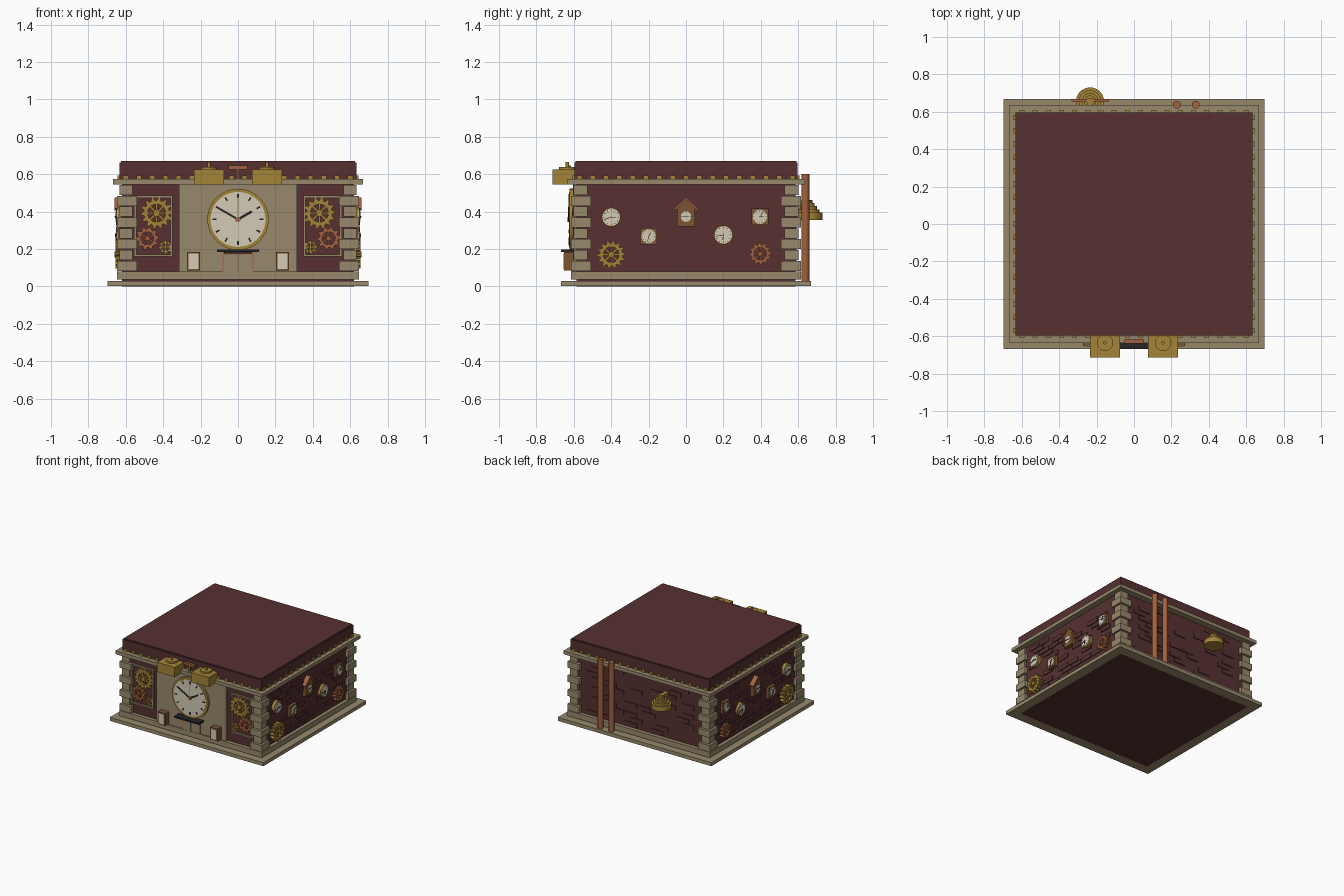
import bpy
import bmesh
import random
from math import sin, cos, pi
from mathutils import Matrix, Vector

cube = bpy.data.objects.get("Cube")
if cube:
    bpy.data.objects.remove(cube)
random.seed(4)


def material(name, *rgb):
    m = bpy.data.materials.new(name)
    m.use_nodes = True
    m.diffuse_color = (*rgb, 1)
    m.node_tree.nodes["Principled BSDF"].inputs["Base Color"].default_value = (*rgb, 1)
    return m


BRICK = material("dark red brick", .095, .03, .031)
STONE = material("tan stone", .31, .25, .15)
GOLD = material("brass", .37, .23, .04)
COPPER = material("copper", .37, .12, .05)
CREAM = material("cream dial", .66, .6, .47)
IRON = material("black iron", .02, .018, .018)
WOOD = material("brown wood", .2, .09, .03)

# Each frame gives the directions of across, up and outward for one side
X, Y, Z = Vector((1, 0, 0)), Vector((0, 1, 0)), Vector((0, 0, 1))
FRONT, BACK, RIGHT, LEFT, TOP = (X, Z, -Y), (-X, Z, Y), (Y, Z, X), (-Y, Z, -X), (X, Y, Z)


def rect(u, v, w, h):
    return [(u - w / 2, v - h / 2), (u + w / 2, v - h / 2),
            (u + w / 2, v + h / 2), (u - w / 2, v + h / 2)]


def circle(u, v, r, n=32):
    return [(u + r * cos(2 * pi * i / n), v + r * sin(2 * pi * i / n)) for i in range(n)]


def ray(u, v, r0, r1, w, turn):
    """Bar pointing away from a centre; turn is clockwise from twelve, 0 to 1."""
    a = pi / 2 - 2 * pi * turn
    c, s = cos(a), sin(a)
    return [(u + r * c - k * s, v + r * s + k * c)
            for r, k in ((r0, -w / 2), (r1, -w / 2), (r1, w / 2), (r0, w / 2))]


def part(name, frame, mat, outlines, near, far, smooth=False):
    """Extrude one or more flat outlines from near to far along the frame's outward axis."""
    bm = bmesh.new()
    a, b, n = frame
    for outline in outlines:
        lo = [bm.verts.new(a * u + b * v + n * near) for u, v in outline]
        hi = [bm.verts.new(a * u + b * v + n * far) for u, v in outline]
        bm.faces.new(lo[::-1])
        bm.faces.new(hi)
        for i in range(len(lo)):
            j = (i + 1) % len(lo)
            bm.faces.new((lo[i], lo[j], hi[j], hi[i]))
    bmesh.ops.recalc_face_normals(bm, faces=bm.faces[:])
    mesh = bpy.data.meshes.new(name)
    bm.to_mesh(mesh)
    bm.free()
    mesh.materials.append(mat)
    ob = bpy.data.objects.new(name, mesh)
    bpy.context.collection.objects.link(ob)
    if smooth:
        bpy.ops.object.select_all(action='DESELECT')
        ob.select_set(True)
        bpy.context.view_layer.objects.active = ob
        bpy.ops.object.shade_smooth_by_angle()
    return ob


def gear(name, frame, mat, u, v, r, teeth, spokes, near, far):
    n = teeth * 4
    rim = []
    for i in range(n):
        a, b = 2 * pi * i / n, 2 * pi * (i + 1) / n
        ra, rb = [r if k % 4 in (0, 1) else r * .8 for k in (i, i + 1)]
        ri = r * .56
        rim.append([(u + q * cos(t), v + q * sin(t))
                    for q, t in ((ri, a), (ra, a), (rb, b), (ri, b))])
    part(name, frame, mat, rim, near, far)
    part(name + "_spokes", frame, mat,
         [ray(u, v, 0, r * .6, r * .13, k / spokes) for k in range(spokes)], near, far - .006)
    part(name + "_hub", frame, mat, [circle(u, v, r * .22, 16)], near, far + .004)


def dial(name, frame, u, v, r, near, hour, minute, ticks):
    """Cream face with hour marks and two hands."""
    part(name + "_face", frame, CREAM, [circle(u, v, r, 40)], near - .01, near)
    part(name + "_marks", frame, IRON,
         [ray(u, v, r * .78, r * .93, r * .06, k / ticks) for k in range(ticks)], near, near + .002)
    part(name + "_hands", frame, IRON,
         [ray(u, v, -r * .1, r * .58, r * .09, hour), ray(u, v, -r * .1, r * .86, r * .07, minute)],
         near, near + .004)
    part(name + "_pin", frame, COPPER, [circle(u, v, r * .09, 12)], near, near + .008)


# Body, plinth, cornice and roof
slabs = [("plinth", STONE, 1.396, 1.336, .001, .03),
         ("walls", BRICK, 1.24, 1.17, 0, .575),
         ("lower_band", STONE, 1.294, 1.23, .036, .08),
         ("cornice", STONE, 1.336, 1.274, .545, .573),
         ("roof", BRICK, 1.266, 1.194, .573, .662),
         ("roof_cap", BRICK, 1.25, 1.18, .662, .67)]
for name, mat, w, d, z0, z1 in slabs:
    part(name, TOP, mat, [rect(0, 0, w, d)], z0, z1)

# Dentils around the foot of the roof
for side, frame, span, out in (("front", FRONT, .6, .607), ("back", BACK, .6, .607),
                               ("right", RIGHT, .57, .643), ("left", LEFT, .57, .643)):
    count = round(2 * span / .07)
    part(side + "_dentils", frame, GOLD,
         [rect(-span + 2 * span * k / count, .583, .028, .02) for k in range(count + 1)],
         out - .03, out)

# Corner quoins, alternately long and short
for sx in (-1, 1):
    for sy in (-1, 1):
        stones = [[], []]
        for k in range(8):
            long = k % 2 == 0
            out = .012 if long else 0
            lx, ly = .105 if long else .07, .105 if long else .075
            cx, cy = sx * (.634 + out - lx / 2), sy * (.602 + out - ly / 2)
            z = .081 + k * .058
            part("quoin", TOP, STONE, [rect(cx, cy, lx, ly)], z + .002, z + .055)

# Raised bricks on the side and back walls
for side, frame, span, out in (("right", RIGHT, .48, .62), ("left", LEFT, .48, .62),
                               ("back", BACK, .5, .585)):
    bricks = []
    for row in range(11):
        z = .105 + row * .04
        for col in range(8):
            if random.random() < .4:
                u = -span + (col + .5 + .4 * (row % 2)) * 2 * span / 8.5
                bricks.append(rect(u, z, .108, .034))
    part(side + "_raised_bricks", frame, BRICK, bricks, out - .01, out + .007)

# Stone front with the great clock
part("front_panel", FRONT, STONE, [rect(0, .3125, .63, .465)], .58, .605)
part("great_clock_rim", FRONT, GOLD, [circle(0, .358, .164, 48)], .6, .622)
dial("great_clock", FRONT, 0, .358, .147, .626, 2 / 12, 50 / 60, 12)
part("great_clock_second_hand", FRONT, GOLD, [ray(0, .358, 0, .12, .005, 0)], .626, .629)

# Doorway, canopy and the two lit windows
part("door_frame", FRONT, COPPER, [rect(0, .13, .166, .1)], .6, .609)
part("door_leaves", FRONT, STONE, [rect(s * .04, .125, .074, .09) for s in (-1, 1)], .6, .613)
part("canopy", FRONT, IRON, [rect(0, .19, .225, .014)], .6, .668)
part("canopy_bracket", FRONT, IRON, [rect(0, .18, .15, .01)], .6, .64)
for s in (-1, 1):
    part("window_box", FRONT, WOOD, [rect(s * .238, .135, .068, .1)], .6, .652)
    part("window_pane", FRONT, CREAM, [rect(s * .238, .135, .052, .084)], .65, .656)

# Front gear panels, mirrored
for s in (-1, 1):
    u = s * .453
    part("gear_panel_frame", FRONT, STONE,
         [rect(u, .479, .205, .012), rect(u, .165, .205, .012),
          rect(u - .097, .322, .012, .325), rect(u + .097, .322, .012, .325)], .58, .6)
    gear("large_gear", FRONT, GOLD, s * .435, .392, .085, 14, 8, .58, .606)
    gear("middle_gear", FRONT, COPPER, s * .485, .257, .062, 10, 6, .58, .602)
    gear("small_gear", FRONT, GOLD, s * .388, .21, .036, 8, 4, .58, .598)

# Brass boxes with finials on the front cornice, and the bar between them
for s in (-1, 1):
    part("brass_box", TOP, GOLD, [rect(s * .155, -.655, .16, .12)], .545, .624)
    part("box_cap", TOP, GOLD, [circle(s * .155, -.635, .044)], .624, .637)
    part("box_finial", TOP, GOLD, [circle(s * .155, -.635, .009, 12)], .637, .666)
part("bar_post", TOP, GOLD, [rect(0, -.627, .012, .012)], .57, .628)
part("copper_bar", TOP, COPPER, [rect(0, -.627, .1, .022)], .626, .645)

# Small clocks, bird house and gears on both side walls, mirrored front to back
for side, frame, s in (("right", RIGHT, 1), ("left", LEFT, -1)):
    for u, z, r, square, hour, minute in ((-.4, .37, .046, False, .25, .7), (.2, .275, .046, False, .52, .72),
                                          (-.2, .268, .038, True, .1, .53), (.395, .372, .038, True, .25, .09)):
        name = side + ("_box_clock" if square else "_round_clock")
        shape = rect(s * u, z, .09, .09) if square else circle(s * u, z, .051)
        part(name + "_case", frame, WOOD if square else GOLD, [shape], .61, .645)
        dial(name, frame, s * u, z, r, .65, hour, minute, 12)
    house = rect(0, .365, .094, .09)[:2] + [(.047, .415), (0, .462), (-.047, .415)]
    part(side + "_bird_house", frame, WOOD, [house], .61, .65)
    part(side + "_bird_house_roof", frame, COPPER,
         [[(0, .462), (0, .476), (k * .064, .416), (k * .055, .407)] for k in (-1, 1)], .61, .66)
    dial(side + "_bird_house_clock", frame, 0, .373, .028, .653, .25, .75, 4)
    gear(side + "_brass_gear", frame, GOLD, s * -.4, .17, .075, 14, 8, .61, .655)
    gear(side + "_copper_gear", frame, COPPER, s * .397, .175, .06, 12, 8, .61, .65)

# Copper pipes and the stepped bell on the back
for x in (.23, .33):
    part("copper_pipe", TOP, COPPER, [circle(x, .638, .021, 24)], .03, .6, smooth=True)
for k, (r, z0, z1) in enumerate(((.075, .355, .395), (.06, .395, .412), (.045, .412, .43),
                                 (.032, .43, .446), (.02, .446, .462))):
    part("bell_tier", TOP, GOLD, [circle(-.235, .655, r)], z0, z1, smooth=True)
part("bell_hanger", TOP, COPPER, [rect(-.235, .662, .2, .014)], .446, .458)
part("bell_bracket", BACK, GOLD, [rect(.235, .41, .03, .1)], .58, .65)
